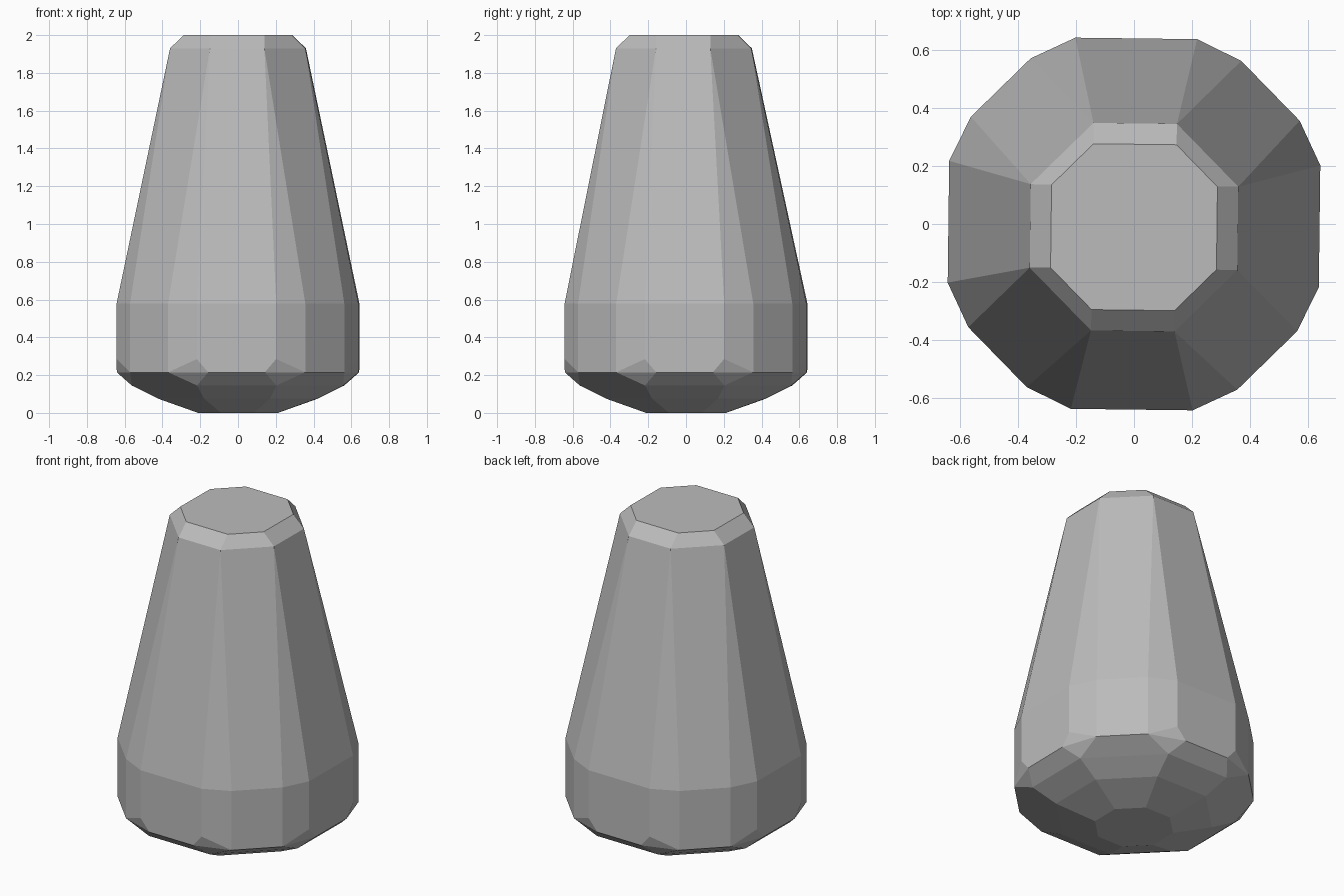
import bpy, bmesh, math
from mathutils import Matrix, Vector

if "Cube" in bpy.data.objects:
    bpy.data.objects.remove(bpy.data.objects["Cube"])

# Faceted plug: one convex body described by an eighth of each ring
TWIST = math.radians(-0.7)
SHIFT = -0.011          # the top is slightly off centre

# (half side, distance from axis, height)
POINTS = [
    (0.143, 0.286, 2.00), (0.144, 0.358, 1.93),       # top face and its bevel
    (0.210, 0.640, 0.58), (0.363, 0.567, 0.58),       # shoulder, 16 sides
    (0.210, 0.640, 0.285), (0.150, 0.640, 0.215),     # cut corners of the band
    (0.363, 0.567, 0.215), (0.210, 0.560, 0.145),
    (0.174, 0.420, 0.075), (0.087, 0.210, 0.0),       # rounded underside
]

bm = bmesh.new()
for b, a, z in POINTS:
    for k in range(4):
        rot = Matrix.Rotation(math.pi / 2 * k + TWIST, 3, 'Z')
        for s in (-1, 1):
            p = rot @ Vector((s * b, a, z))
            if z > 1.5:
                p.y += SHIFT
            bm.verts.new(p)

# Wrap the rings and merge flat triangles into clean faces
hull = bmesh.ops.convex_hull(bm, input=bm.verts[:])
loose = [v for v in bm.verts if not v.link_faces]
bmesh.ops.delete(bm, geom=loose, context='VERTS')
bmesh.ops.dissolve_limit(bm, angle_limit=math.radians(1.0),
                         verts=bm.verts[:], edges=bm.edges[:])
bmesh.ops.recalc_face_normals(bm, faces=bm.faces[:])

mesh = bpy.data.meshes.new("faceted_body")
bm.to_mesh(mesh)
bm.free()

grey = bpy.data.materials.new("grey")
grey.diffuse_color = (0.5, 0.5, 0.5, 1)
grey.use_nodes = True
grey.node_tree.nodes["Principled BSDF"].inputs["Base Color"].default_value = grey.diffuse_color
mesh.materials.append(grey)
body = bpy.data.objects.new("faceted_body", mesh)
bpy.context.collection.objects.link(body)
